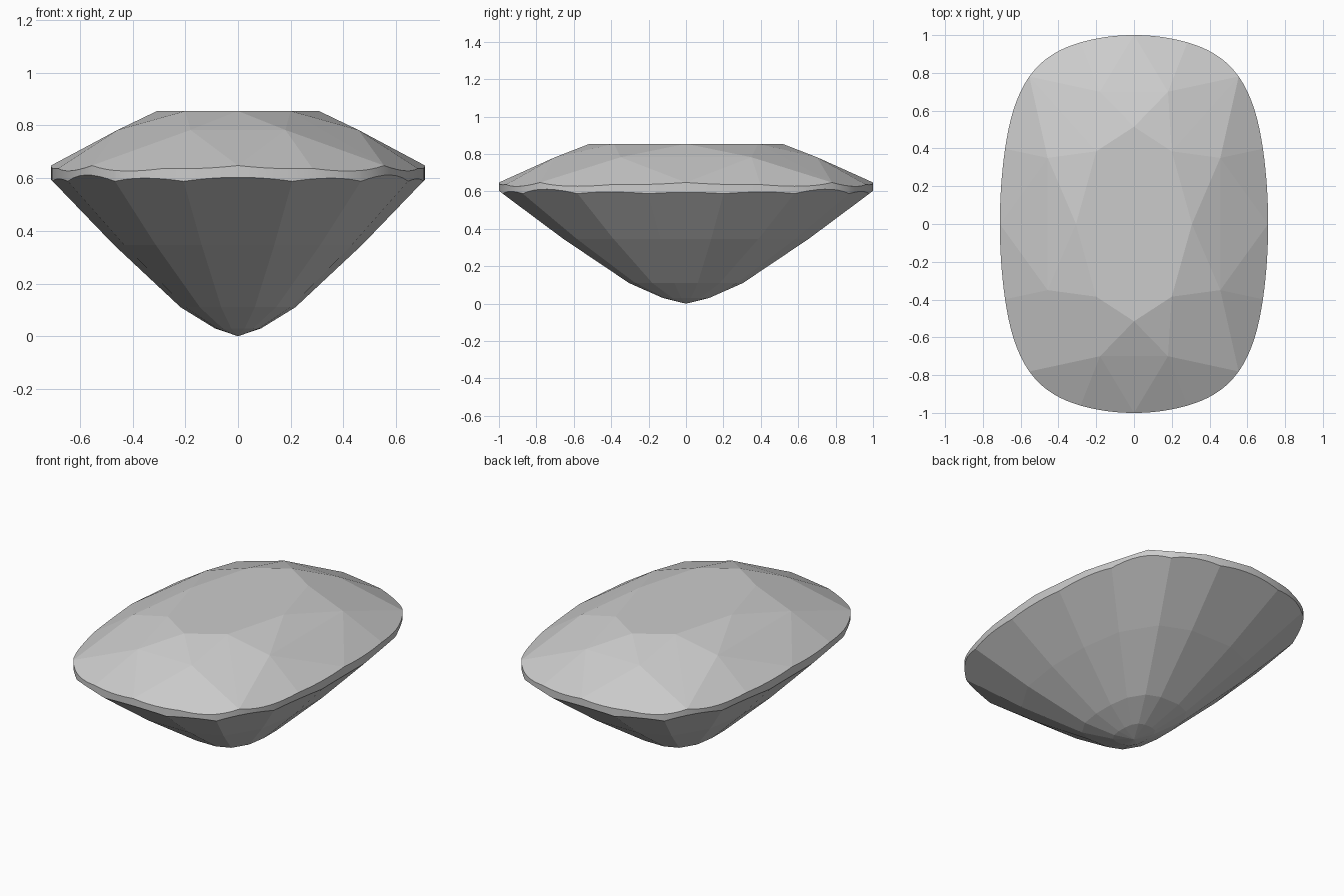
import bpy, bmesh
from math import sin, cos, radians
from mathutils import Vector

if "Cube" in bpy.data.objects:
    bpy.data.objects.remove(bpy.data.objects["Cube"])

HALF_X, HALF_Y = 0.71, 1.0
TABLE_Z = 0.855


def outline(deg):
    """Point on the cushion-shaped girdle outline."""
    a = radians(deg)
    c, s = cos(a), sin(a)
    n = 2.3 + 0.5 * sin(2 * a) ** 2
    r = (abs(c) ** n + abs(s) ** n) ** (-1 / n)
    return Vector((HALF_X * r * c, HALF_Y * r * s, 0))


def at(v, z):
    return Vector((v.x, v.y, z))


def plane_z(tri, p):
    """Height of the plane through three points above p."""
    a, b, c = tri
    n = (b - a).cross(c - a)
    return a.z - (n.x * (p.x - a.x) + n.y * (p.y - a.y)) / n.z


# Crown: table corners, and star points
table = [(0.307, 0), (0.20, 0.385), (0, 0.515), (-0.20, 0.385),
         (-0.307, 0), (-0.20, -0.385), (0, -0.515), (0.20, -0.385)]
table = [Vector((x, y, TABLE_Z)) for x, y in table]
star = [Vector((sx * x, sy * y, 0.783))
        for sx, sy, x, y in [(1, 1, 0.457, 0.35), (1, 1, 0.18, 0.70),
                             (-1, 1, 0.18, 0.70), (-1, 1, 0.457, 0.35),
                             (-1, -1, 0.457, 0.35), (-1, -1, 0.18, 0.70),
                             (1, -1, 0.18, 0.70), (1, -1, 0.457, 0.35)]]

# Crown: two girdle facets beside each star point
crown_planes = []
for i, s in enumerate(star):
    mid = at(outline(45 * i + 22.5), 0.637)
    for d in (0, 45):
        crown_planes.append((s, at(outline(45 * i + d), 0.648), mid))

# Pavilion: sixteen-sided rings shrinking to the tip
quarter = [11.5, 32.5, 53, 73.5]
angles = sorted(quarter + [180 - a for a in quarter]
                + [180 + a for a in quarter] + [360 - a for a in quarter])
tiers = [(1.0, 0.588), (0.67, 0.347), (0.31, 0.11), (0.125, 0.03)]
rings = [[at(outline(a) * s, z) for a in angles] for s, z in tiers]
pav_planes = [(rings[0][i], rings[0][i - 1], rings[1][i]) for i in range(16)]

# Girdle: scalloped rims where the facets meet the outline
points = table + star + [Vector((0, 0, 0))]
for ring in rings[1:]:
    points += ring
for a in [i * 360 / 128 for i in range(128)] + angles:
    p = outline(a)
    points.append(at(p, min(plane_z(t, p) for t in crown_planes)))
    points.append(at(p, max(plane_z(t, p) for t in pav_planes)))

# Wrap all points in one faceted convex solid
bm = bmesh.new()
for p in points:
    bm.verts.new(p)
res = bmesh.ops.convex_hull(bm, input=bm.verts[:])
loose = [v for v in bm.verts if not v.link_faces]
bmesh.ops.delete(bm, geom=loose, context='VERTS')
bmesh.ops.dissolve_limit(bm, angle_limit=radians(0.3),
                         verts=bm.verts[:], edges=bm.edges[:])
bmesh.ops.recalc_face_normals(bm, faces=bm.faces[:])

# Smooth girdle band, flat facets everywhere else
for f in bm.faces:
    f.smooth = abs(f.normal.z) < 0.1
for e in bm.edges:
    e.smooth = all(f.smooth for f in e.link_faces)

mesh = bpy.data.meshes.new("cushion_gem")
bm.to_mesh(mesh)
bm.free()
gem = bpy.data.objects.new("cushion_gem", mesh)
bpy.context.collection.objects.link(gem)
